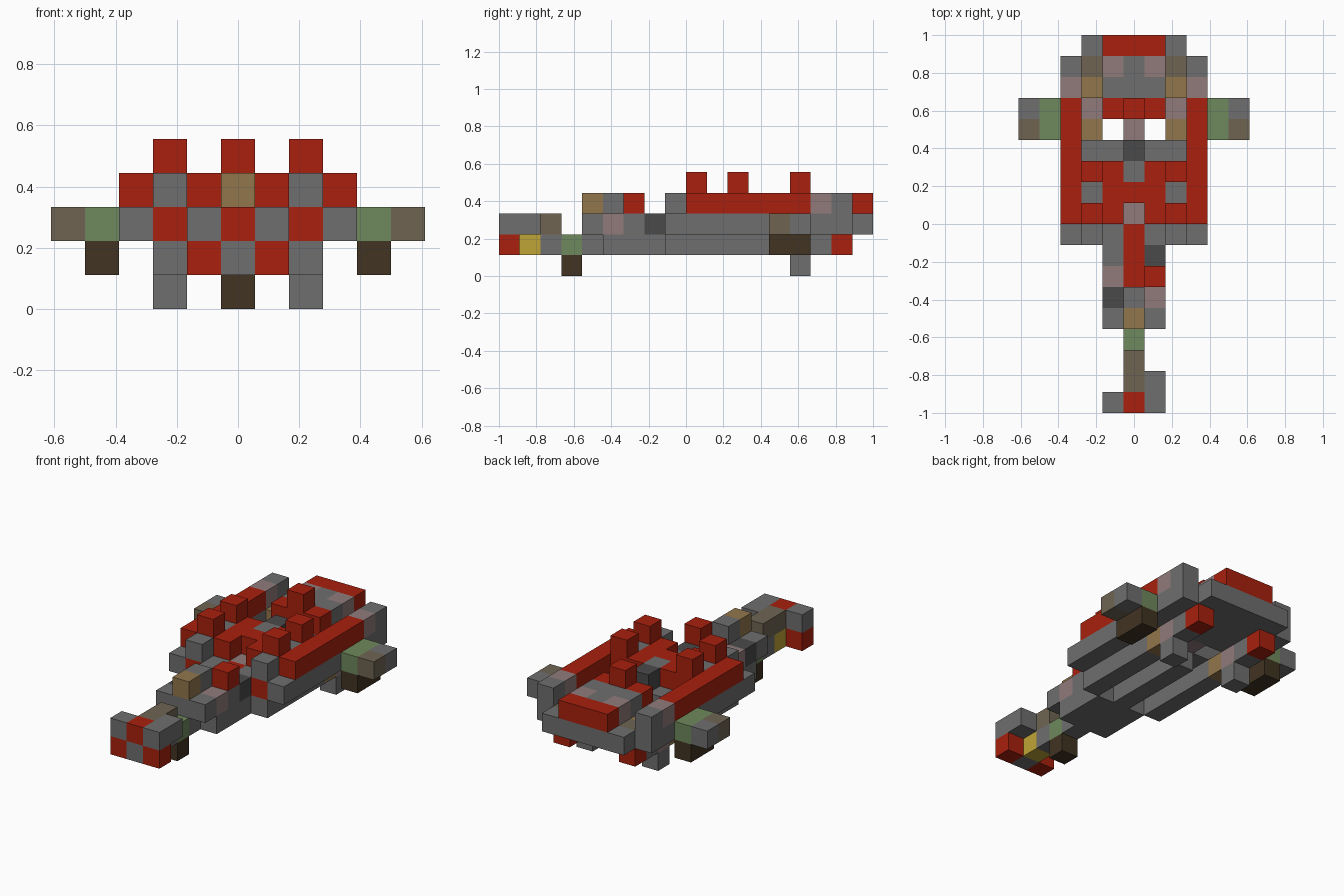
import bpy
import bmesh
from mathutils import Vector

if "Cube" in bpy.data.objects:
    bpy.data.objects.remove(bpy.data.objects["Cube"], do_unlink=True)

UNIT = 1 / 9          # edge length of one building block
HALF_LENGTH = 9       # half of the length, in blocks

PALETTE = {
    "hull grey": "6e6e6e",
    "bright red": "a8200e",
    "dark grey": "4a4a4a",
    "dusty pink": "917b7b",
    "tan": "92764b",
    "taupe": "6e6452",
    "moss green": "6e885c",
    "dark brown": "413322",
    "yellow": "bfa437",
}


def linear(code):
    values = [int(code[i:i + 2], 16) / 255 for i in (0, 2, 4)]
    return [v / 12.92 if v < 0.04 else ((v + 0.055) / 1.055) ** 2.4 for v in values] + [1]


def make_material(name, code):
    mat = bpy.data.materials.new(name)
    mat.use_nodes = True
    mat.diffuse_color = linear(code)
    shader = next(n for n in mat.node_tree.nodes if n.type == "BSDF_PRINCIPLED")
    shader.inputs["Base Color"].default_value = linear(code)
    shader.inputs["Roughness"].default_value = 0.8
    return mat


materials = {name: make_material(name, code) for name, code in PALETTE.items()}
blocks = {}           # grid cell -> (part, colour)


def span(value):
    return range(value[0], value[1] + 1) if isinstance(value, tuple) else (value,)


def fill(part, colour, x, y, z):
    """Fill a box of cells; later fills repaint earlier ones."""
    for i in span(x):
        for j in span(y):
            for k in span(z):
                blocks[i, j, k] = (part, colour)


def pair(part, colour, x, y, z):
    """Fill a box on both sides of the centre line."""
    fill(part, colour, x, y, z)
    fill(part, colour, (-x[1], -x[0]) if isinstance(x, tuple) else -x, y, z)


# Main deck and side walls
fill("deck", "hull grey", (-2, 2), (8, 12), 2)
fill("deck", "hull grey", (-2, 2), (14, 17), 2)
pair("side_wall", "hull grey", 3, (8, 16), 2)
pair("side_wall", "bright red", 3, (9, 14), 3)
pair("side_wall", "dusty pink", 3, 15, 3)
pair("side_wall", "hull grey", 3, 16, 3)

# Raised upper deck
fill("upper_deck", "bright red", (-2, 2), (9, 11), 3)
pair("upper_deck", "hull grey", 2, 10, 3)
pair("upper_deck", "hull grey", 2, 8, 3)
pair("upper_deck", "bright red", 2, (8, 9), 2)
fill("upper_deck", "hull grey", 0, 11, 3)
del blocks[0, 9, 3]
fill("upper_deck", "dusty pink", 0, 9, 2)
fill("upper_deck", "dark grey", 0, 12, 3)

# Bridge, recesses and top studs
fill("bridge", "dusty pink", 0, 13, 2)
fill("bridge", "bright red", (-1, 1), 14, 3)
for y in (9, 11):
    pair("top_stud", "bright red", 2, y, 4)
fill("top_stud", "bright red", 0, 14, 4)
for side in (-2, 2):
    del blocks[side, 14, 2]

# Stern block
fill("stern", "hull grey", (-1, 1), (15, 16), 3)
pair("stern", "dusty pink", 1, 16, 3)
pair("stern", "tan", 2, 15, 2)
pair("stern", "taupe", 2, 16, 2)
fill("stern", "bright red", (-1, 1), 17, 3)

# Lower rails, rear feet and thrusters
pair("lower_rail", "hull grey", 2, (8, 15), 1)
pair("lower_rail", "tan", 2, 13, 1)
pair("lower_rail", "dusty pink", 2, 14, 1)
pair("thruster", "bright red", 2, 16, 1)
pair("rear_foot", "hull grey", 2, 14, 0)
fill("keel", "hull grey", 0, (4, 12), 1)
pair("keel", "hull grey", 1, (5, 7), 1)

# Wings
pair("wing", "moss green", 4, (13, 14), 2)
pair("wing", "taupe", 5, 13, 2)
pair("wing", "hull grey", 5, 14, 2)
pair("wing_pod", "dark brown", 4, (13, 14), 1)

# Neck
fill("neck", "hull grey", (-1, 1), (4, 7), 2)
fill("neck", "bright red", 0, (6, 8), 2)
fill("neck", "dark grey", 1, 7, 2)
fill("neck", "dusty pink", -1, 6, 2)
fill("neck", "dark grey", -1, 5, 2)
fill("neck", "dusty pink", 1, 5, 2)
fill("neck_top", "bright red", 1, 6, 3)
fill("neck_top", "hull grey", 0, 5, 3)
fill("neck_top", "tan", 0, 4, 3)

# Nose and front foot
fill("nose", "moss green", 0, 3, 1)
fill("front_foot", "dark brown", 0, 3, 0)
fill("nose", "hull grey", 0, 2, 1)
fill("nose", "yellow", 0, 1, 1)
fill("nose", "taupe", 0, (1, 2), 2)
fill("nose", "hull grey", 1, 1, 2)
fill("nose_tip", "hull grey", (-1, 1), 0, 2)
fill("nose_tip", "bright red", 0, 0, 2)
pair("nose_tip", "bright red", 1, 0, 1)
fill("nose_tip", "hull grey", 0, 0, 1)


def build_part(part):
    """Make one mesh from the exposed faces of a part's blocks."""
    bm = bmesh.new()
    mesh = bpy.data.meshes.new(part)
    slots = []
    for cell, (owner, colour) in blocks.items():
        if owner != part:
            continue
        if colour not in slots:
            slots.append(colour)
            mesh.materials.append(materials[colour])
        centre = Vector((cell[0], cell[1] + 0.5 - HALF_LENGTH, cell[2] + 0.5))
        for axis in range(3):
            for sign in (-1, 1):
                normal = Vector((0, 0, 0))
                normal[axis] = sign
                if tuple(int(c + n) for c, n in zip(cell, normal)) in blocks:
                    continue
                u = Vector((0, 0, 0))
                u[(axis + 1) % 3] = 0.5
                v = normal.cross(u)
                mid = centre + normal / 2
                corners = (mid - u - v, mid + u - v, mid + u + v, mid - u + v)
                face = bm.faces.new([bm.verts.new(p * UNIT) for p in corners])
                face.material_index = slots.index(colour)
    bmesh.ops.remove_doubles(bm, verts=bm.verts[:], dist=UNIT / 100)
    bm.to_mesh(mesh)
    bm.free()
    bpy.context.collection.objects.link(bpy.data.objects.new(part, mesh))


for part in sorted({owner for owner, colour in blocks.values()}):
    build_part(part)
